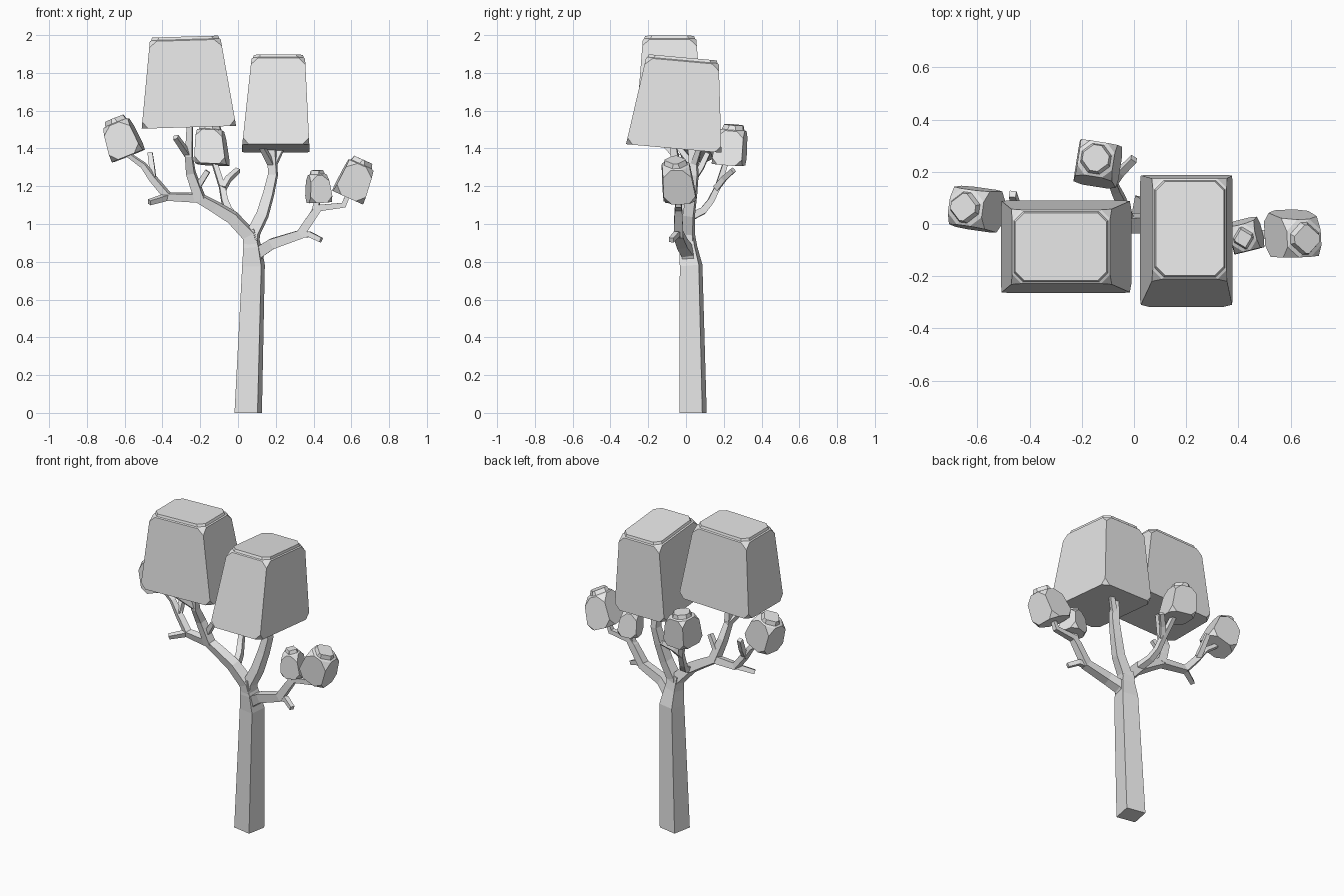
import bpy, bmesh
from math import radians
from mathutils import Vector, Matrix

cube = bpy.data.objects.get("Cube")
if cube:
    bpy.data.objects.remove(cube)

grey = bpy.data.materials.new("light_grey")
grey.use_nodes = True
grey.diffuse_color = (0.8, 0.8, 0.8, 1)
grey.node_tree.nodes["Principled BSDF"].inputs["Base Color"].default_value = (0.8, 0.8, 0.8, 1)


def loft(name, rings):
    """Flat-faced solid through rings of equal point count, capped at both ends."""
    bm = bmesh.new()
    loops = [[bm.verts.new(p) for p in ring] for ring in rings]
    n = len(loops[0])
    for a, b in zip(loops, loops[1:]):
        for i in range(n):
            j = (i + 1) % n
            bm.faces.new((a[i], a[j], b[j], b[i]))
    bm.faces.new(loops[0][::-1])
    bm.faces.new(loops[-1])
    bmesh.ops.remove_doubles(bm, verts=bm.verts, dist=0.0005)
    bmesh.ops.recalc_face_normals(bm, faces=bm.faces)
    mesh = bpy.data.meshes.new(name)
    bm.to_mesh(mesh)
    bm.free()
    mesh.materials.append(grey)
    obj = bpy.data.objects.new(name, mesh)
    bpy.context.collection.objects.link(obj)
    return obj


def limb(name, points, start, end, yaw=-12):
    """Four-sided tapered limb along points; start and end are half widths."""
    pts = [Vector(p) for p in points]
    last = len(pts) - 1
    side = Matrix.Rotation(radians(yaw), 3, "Z") @ Vector((1, 0.02, 0))
    if abs((pts[1] - pts[0]).normalized().dot(side)) > 0.8:
        side = Vector((0, 1, 0))
    rings = []
    for i, p in enumerate(pts):
        t = pts[min(i + 1, last)] - pts[max(i - 1, 0)]
        if 0 < i < last:
            t = (pts[i + 1] - p).normalized() + (p - pts[i - 1]).normalized()
        if name == "trunk" and i == 0:
            t = Vector((0, 0, 1))
        t.normalize()
        side = (side - t * side.dot(t)).normalized()
        up = t.cross(side)
        r = start + (end - start) * i / last
        rings.append([p + (side * a + up * b) * r
                      for a, b in ((1, 1), (-1, 1), (-1, -1), (1, -1))])
    return loft(name, rings)


def foliage(name, bottom, top, base, crown, cut, yaw=0, slope=(0, 0), rim=0.02):
    """Tapered block with clipped corners and a thin bevelled rim on top."""
    bottom, top = Vector(bottom), Vector(top)
    height = (top - bottom).length
    turn = Matrix.Rotation(radians(yaw), 3, "Z")
    u = turn @ Vector((1, 0, slope[0]))
    v = turn @ Vector((0, 1, slope[1]))

    def ring(f, clip, inset=0):
        hx, hy = [(b + (c - b) * f) / 2 - inset for b, c in zip(base, crown)]
        c = bottom.lerp(top, f)
        flat = [(hx, hy - clip), (hx - clip, hy), (clip - hx, hy), (-hx, hy - clip),
                (-hx, clip - hy), (clip - hx, -hy), (hx - clip, -hy), (hx, clip - hy)]
        return [c + u * x + v * y for x, y in flat]

    f_rim = 1 - rim / height
    return loft(name, [ring(0, cut), ring(cut / height, 0),
                       ring(f_rim - cut / height, 0), ring(f_rim, cut),
                       ring(f_rim + 0.005 / height, cut, rim * 0.35),
                       ring(1, cut, rim * 0.5)])


# Trunk and main limbs
limb("trunk", [(.054, .037, 0), (.082, .027, .78), (.075, .012, .88), (.06, .008, .97)], .062, .03)
limb("right_limb", [(.075, .01, .87), (.06, .005, .94), (-.03, 0, 1.035), (-.12, 0, 1.09),
                    (-.21, 0, 1.14), (-.37, .02, 1.145), (-.45, .04, 1.24),
                    (-.5, .05, 1.31), (-.585, .06, 1.37)], .036, .011)
limb("centre_limb", [(.075, .01, .88), (.08, .01, .95), (.13, .015, 1.05), (.162, .03, 1.16),
                     (.185, .04, 1.26), (.178, .035, 1.41)], .034, .02)
limb("left_limb", [(.08, .02, .8), (.11, .01, .85), (.18, -.02, .895), (.33, -.04, .945),
                   (.4, -.04, 1.05), (.43, -.04, 1.085), (.56, -.04, 1.1), (.58, -.04, 1.15)], .034, .012)
limb("upper_limb", [(-.2, 0, 1.13), (-.25, -.02, 1.27), (-.26, -.06, 1.36), (-.255, -.08, 1.52)], .026, .015)
limb("back_limb", [(-.02, .01, 1.03), (-.05, .09, 1.07), (-.07, .13, 1.12), (-.085, .17, 1.2),
                   (-.13, .215, 1.34)], .02, .013)

# Short twigs
twigs = [
    ((-.37, .02, 1.145), (-.47, -.03, 1.115)),
    ((-.45, .04, 1.24), (-.455, .08, 1.3), (-.465, .115, 1.375)),
    ((-.26, -.05, 1.36), (-.33, -.15, 1.46)),
    ((-.225, 0, 1.18), (-.16, -.02, 1.28)),
    ((-.08, .16, 1.19), (-.05, .2, 1.24), (0, .25, 1.285)),
    ((.18, .04, 1.31), (.125, -.04, 1.41)),
    ((.185, .04, 1.31), (.23, .07, 1.4)),
    ((.31, -.04, .94), (.38, -.05, .945), (.44, -.078, .915)),
    ((.405, -.04, 1.06), (.425, -.045, 1.14)),
]
for i, path in enumerate(twigs):
    limb(f"twig_{i + 1}", path, .016, .013)

# Large foliage blocks
foliage("tall_foliage", (-.26, -.087, 1.512), (-.28, -.087, 1.992),
        (.5, .355), (.37, .28), .035, slope=(.03, 0))
foliage("wide_foliage", (.2, -.065, 1.4), (.214, -.017, 1.882),
        (.355, .505), (.28, .38), .035, slope=(0, -.09))

# Small foliage blocks
foliage("right_foliage", (-.58, .055, 1.36), (-.655, .065, 1.56),
        (.165, .165), (.125, .135), .04, -8, (.4, .02), .03)
foliage("left_foliage", (.58, -.033, 1.14), (.663, -.058, 1.34),
        (.16, .175), (.125, .14), .042, 3, (-.45, .03), .03)
foliage("back_foliage", (-.137, .225, 1.315), (-.147, .253, 1.525),
        (.17, .165), (.13, .13), .035, -9, (-.05, -.08), .03)
foliage("little_foliage", (.43, -.042, 1.115), (.418, -.055, 1.285),
        (.125, .125), (.09, .1), .034, 14, (.06, .05), .025)
